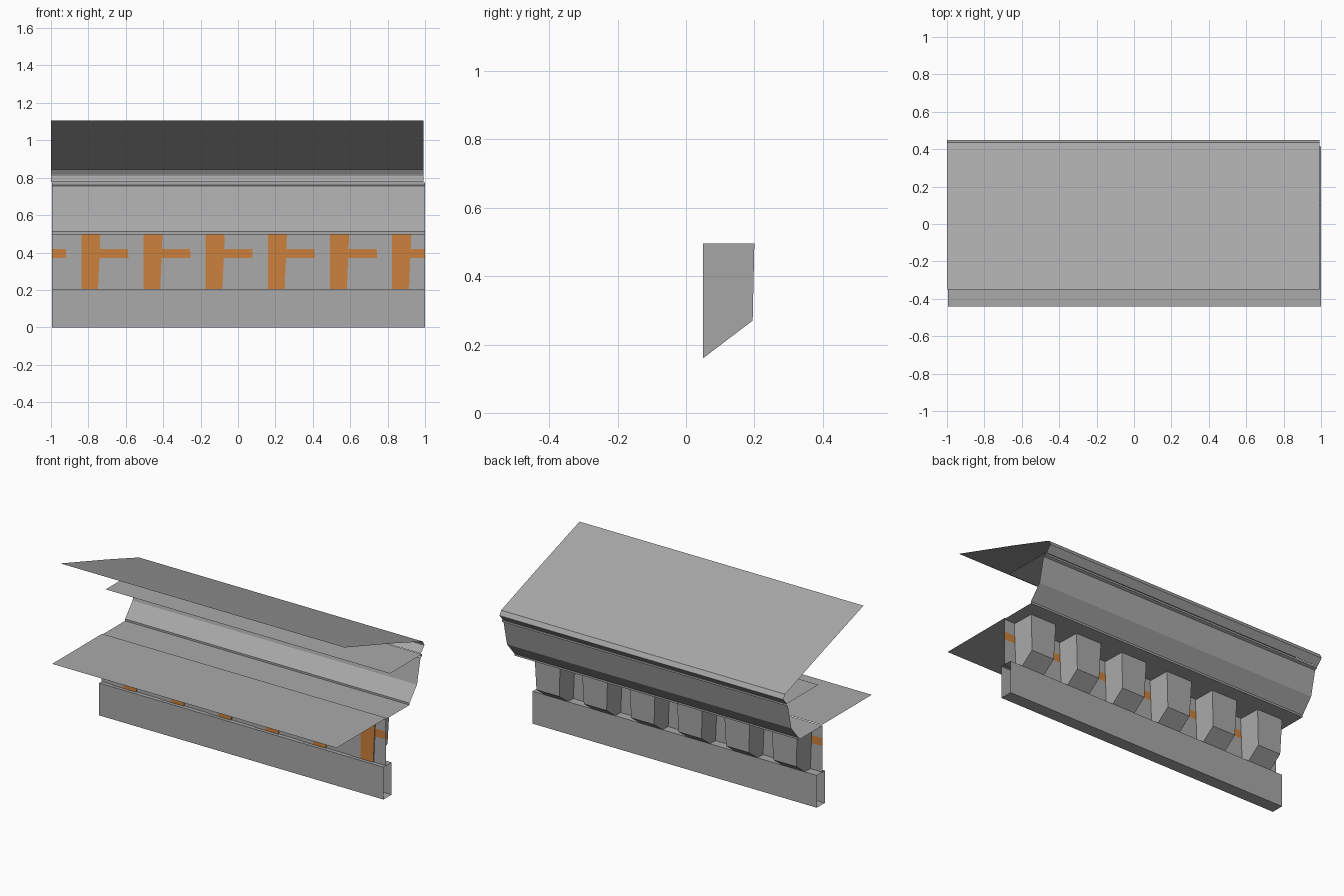
import bpy, bmesh

if "Cube" in bpy.data.objects:
    bpy.data.objects.remove(bpy.data.objects["Cube"])


def material(name, rgb):
    m = bpy.data.materials.new(name)
    m.diffuse_color = (*rgb, 1.0)
    m.use_nodes = True
    m.node_tree.nodes["Principled BSDF"].inputs["Base Color"].default_value = m.diffuse_color
    return m


GREY = material("stone_grey", (0.40, 0.40, 0.405))
ORANGE = material("orange", (0.60, 0.22, 0.045))


def finish(name, bm):
    me = bpy.data.meshes.new(name)
    bm.to_mesh(me)
    bm.free()
    me.materials.append(GREY)
    me.materials.append(ORANGE)
    ob = bpy.data.objects.new(name, me)
    bpy.context.collection.objects.link(ob)
    return ob


def extrude_profile(name, pts, x0=-0.995, x1=1.0, closed=False, orange=()):
    """Sweep a (y, z) profile along x as an open-ended sheet."""
    bm = bmesh.new()
    a = [bm.verts.new((x0, y, z)) for y, z in pts]
    b = [bm.verts.new((x1, y, z)) for y, z in pts]
    n = len(pts)
    for i in range(n if closed else n - 1):
        j = (i + 1) % n
        f = bm.faces.new((a[i], b[i], b[j], a[j]))
        f.material_index = 1 if i in orange else 0
    return finish(name, bm)


# Base rail: open-ended box tube
extrude_profile("base_rail", [(0.03, 0), (0.11, 0), (0.11, 0.205), (0.03, 0.205)], closed=True)

# Frieze wall with an orange stripe
extrude_profile("frieze_wall", [(0.056, 0.5), (0.056, 0.42), (0.056, 0.37), (0.056, 0.2)], orange=(1,))

# Lower ledge in front, soffit behind, and the flared moulding with its top shelf
extrude_profile("lower_ledge", [(0.06, 0.506), (-0.44, 0.506)])
extrude_profile("moulding", [
    (0.056, 0.50), (0.29, 0.50), (0.29, 0.512), (0.365, 0.60), (0.40, 0.755),
    (0.415, 0.762), (0.415, 0.774), (0.095, 0.774)])

# Roof sheet with its edge trim
extrude_profile("roof", [
    (0.415, 0.776), (0.45, 0.815), (0.45, 0.82), (0.435, 0.845),
    (0.12, 0.953), (-0.35, 1.107)], x0=-1.0, x1=0.992)


# Bracket blocks: tapered, slanted underside, back split into grey and orange halves
def bracket(name, cx):
    bm = bmesh.new()
    rows = [  # y, z, half width
        (0.05, 0.496, 0.094), (0.20, 0.496, 0.090),
        (0.195, 0.27, 0.080), (0.05, 0.16, 0.080)]
    left = [bm.verts.new((cx - w, y, z)) for y, z, w in rows]
    mid = [bm.verts.new((cx - 0.008, y, z)) for y, z, w in rows]
    right = [bm.verts.new((cx + w, y, z)) for y, z, w in rows]
    for i in range(4):
        j = (i + 1) % 4
        bm.faces.new((left[i], mid[i], mid[j], left[j]))
        f = bm.faces.new((mid[i], right[i], right[j], mid[j]))
        f.material_index = 1 if i == 3 else 0
    bm.faces.new(left)
    bm.faces.new(right)
    bmesh.ops.recalc_face_normals(bm, faces=bm.faces)
    return finish(name, bm)


for k in range(6):
    bracket(f"bracket_{k + 1}", -0.83 + k * 0.3325)
